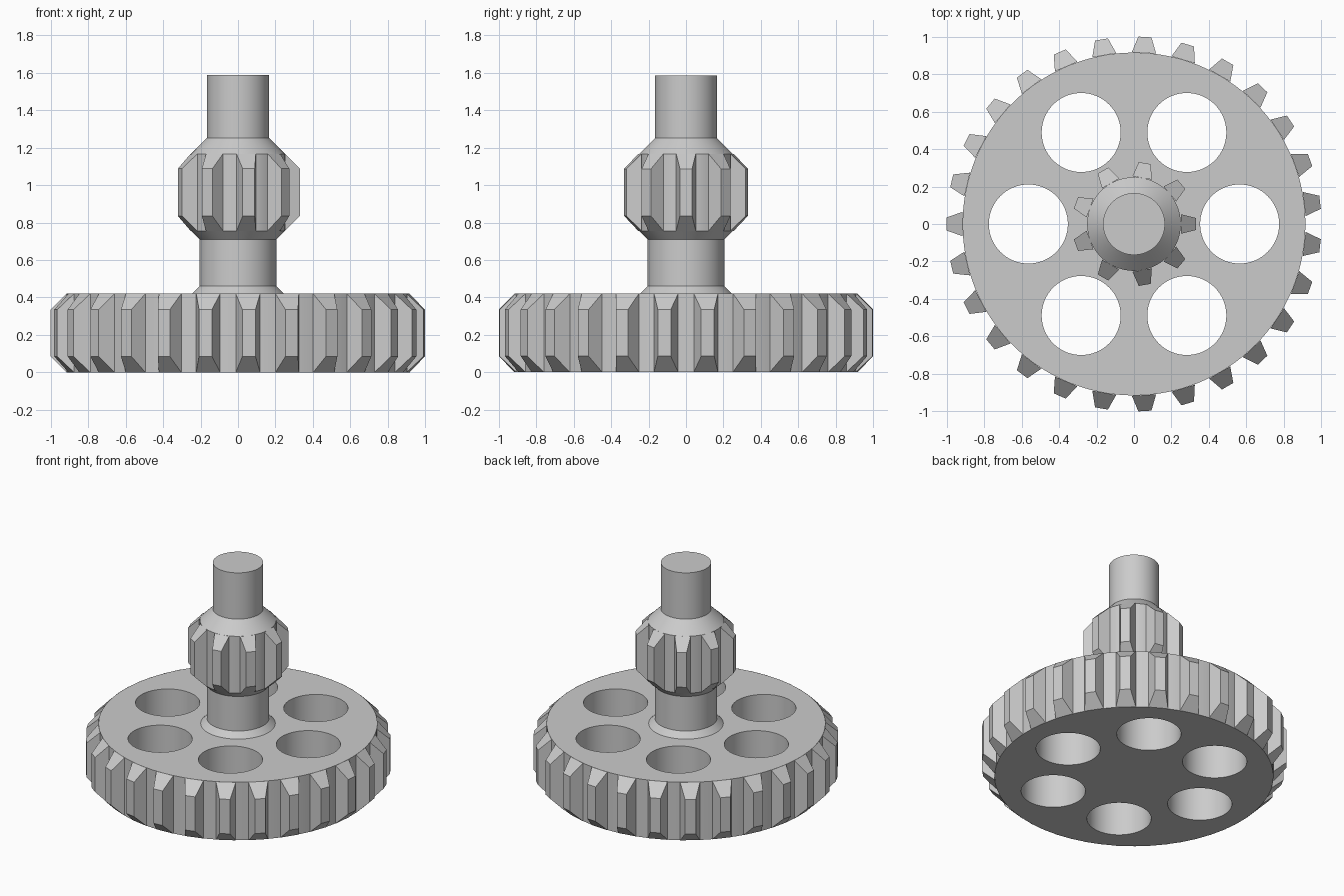
import bpy
import bmesh
from math import cos, sin, pi, tau
from mathutils import Matrix

cube = bpy.data.objects.get("Cube")
if cube:
    bpy.data.objects.remove(cube, do_unlink=True)

GREY = (0.6, 0.6, 0.6, 1.0)
steel = bpy.data.materials.new("steel_grey")
steel.use_nodes = True
steel.diffuse_color = GREY
steel.node_tree.nodes["Principled BSDF"].inputs["Base Color"].default_value = GREY


def add_object(name, bm):
    bmesh.ops.recalc_face_normals(bm, faces=bm.faces)
    mesh = bpy.data.meshes.new(name)
    bm.to_mesh(mesh)
    bm.free()
    mesh.materials.append(steel)
    obj = bpy.data.objects.new(name, mesh)
    bpy.context.collection.objects.link(obj)
    return obj


def activate(obj):
    bpy.ops.object.select_all(action="DESELECT")
    obj.select_set(True)
    bpy.context.view_layer.objects.active = obj


def smooth(obj):
    activate(obj)
    bpy.ops.object.shade_smooth_by_angle(angle=pi / 6)


def lathe(name, profile, sides=96):
    """Turn a (radius, height) profile about z and cap both ends."""
    bm = bmesh.new()
    rings = [[bm.verts.new((r * cos(tau * i / sides), r * sin(tau * i / sides), z))
              for i in range(sides)] for r, z in profile]
    for low, high in zip(rings, rings[1:]):
        for i in range(sides):
            j = (i + 1) % sides
            bm.faces.new((low[i], low[j], high[j], high[i]))
    bm.faces.new(rings[0][::-1])
    bm.faces.new(rings[-1])
    return add_object(name, bm)


def gear_teeth(name, count, start, root, tip, root_width, tip_width, bottom, top):
    """Ring of tapered teeth whose ends are chamfered at 45 degrees."""
    bm = bmesh.new()
    rise = tip - root
    for i in range(count):
        turn = Matrix.Rotation(start + tau * i / count, 3, "Z")
        loops = []
        for r, w, z0, z1 in ((root, root_width, bottom, top),
                             (tip, tip_width, bottom + rise, top - rise)):
            corners = ((-w, z0), (w, z0), (w, z1), (-w, z1))
            loops.append([bm.verts.new(turn @ Matrix.Translation((r, y / 2, z)).translation)
                          for y, z in corners])
        inner, outer = loops
        bm.faces.new(inner[::-1])
        bm.faces.new(outer)
        for a in range(4):
            b = (a + 1) % 4
            bm.faces.new((inner[a], inner[b], outer[b], outer[a]))
    return add_object(name, bm)


# Large wheel: disc with six round openings
wheel = lathe("wheel_disc", [(0.915, 0), (0.915, 0.42)], 128)
bm = bmesh.new()
for i in range(6):
    a = tau * i / 6
    spot = Matrix.Translation((0.564 * cos(a), 0.564 * sin(a), 0.21))
    bmesh.ops.create_cone(bm, cap_ends=True, segments=64, radius1=0.211,
                          radius2=0.211, depth=1, matrix=spot)
cutter = add_object("hole_cutter", bm)
cutter.hide_render = True
cut = wheel.modifiers.new("holes", "BOOLEAN")
cut.operation = "DIFFERENCE"
cut.solver = "EXACT"
cut.object = cutter
activate(wheel)
bpy.ops.object.modifier_apply(modifier=cut.name)
bpy.data.objects.remove(cutter, do_unlink=True)
smooth(wheel)

# Teeth around the wheel
gear_teeth("wheel_teeth", 27, pi, 0.915, 1.0, 0.13, 0.07, 0, 0.42)

# Shaft with collar, pinion core and narrower upper end
smooth(lathe("shaft", [(0.25, 0.40), (0.25, 0.415), (0.205, 0.46), (0.205, 0.71),
                       (0.25, 0.755), (0.25, 1.167), (0.165, 1.252), (0.165, 1.587)]))

# Teeth around the pinion
gear_teeth("pinion_teeth", 9, 0, 0.25, 0.33, 0.105, 0.065, 0.755, 1.167)
